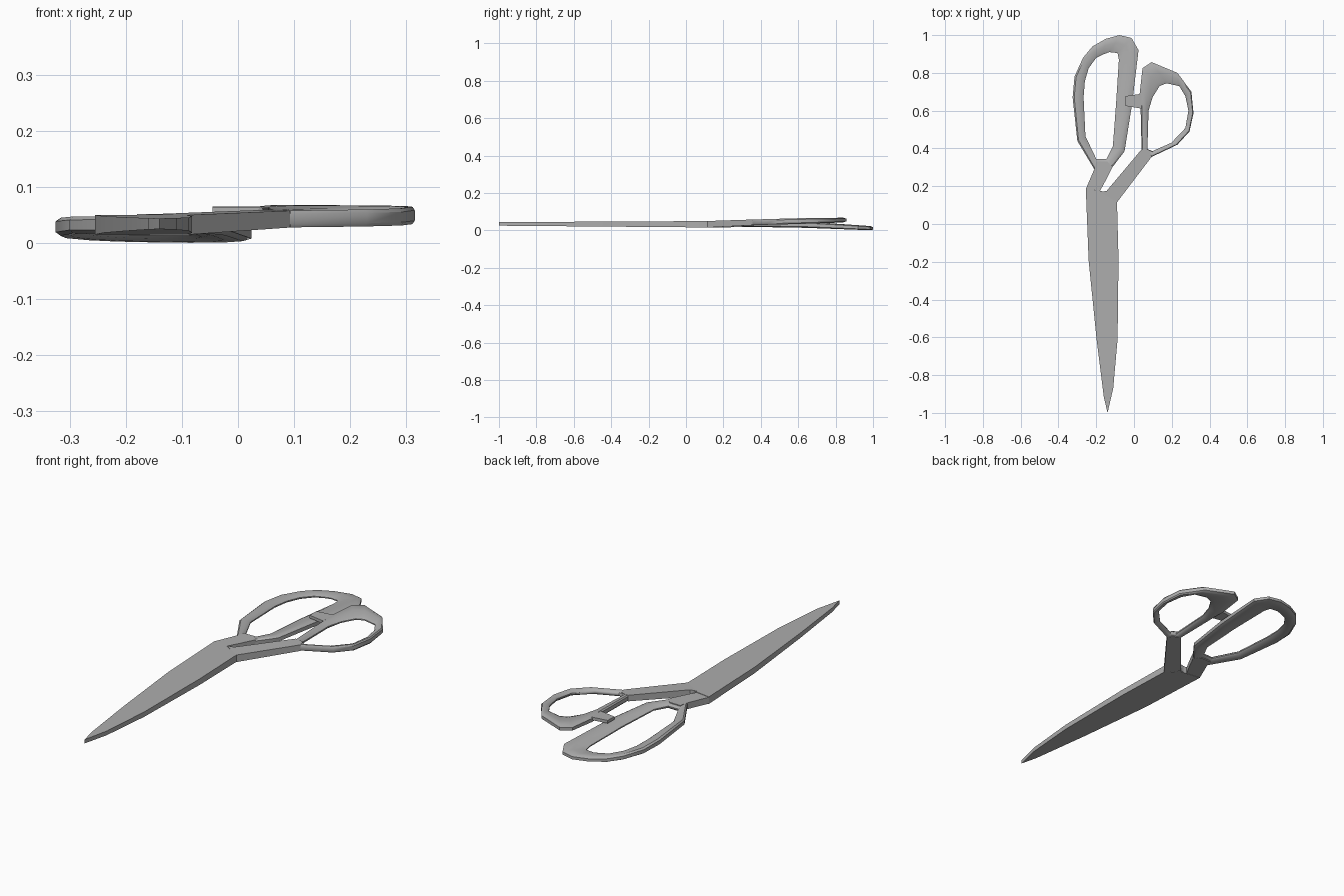
import bpy
import bmesh
import math

default = bpy.data.objects.get("Cube")
if default:
    bpy.data.objects.remove(default, do_unlink=True)

steel = bpy.data.materials.new("steel grey")
GREY = (0.42, 0.42, 0.42, 1)
steel.diffuse_color = GREY
steel.use_nodes = True
steel.node_tree.nodes["Principled BSDF"].inputs["Base Color"].default_value = GREY


def height(keys, y):
    """Interpolate (bottom, top) along y from a list of (y, bottom, top)."""
    if y <= keys[0][0]:
        return keys[0][1:]
    for (ya, ba, ta), (yb, bb, tb) in zip(keys, keys[1:]):
        if y <= yb:
            f = (y - ya) / (yb - ya)
            return ba + f * (bb - ba), ta + f * (tb - ta)
    return keys[-1][1:]


def finish(name, bm):
    bmesh.ops.recalc_face_normals(bm, faces=bm.faces)
    mesh = bpy.data.meshes.new(name)
    bm.to_mesh(mesh)
    bm.free()
    mesh.materials.append(steel)
    obj = bpy.data.objects.new(name, mesh)
    bpy.context.collection.objects.link(obj)
    mesh.shade_smooth()
    mesh.set_sharp_from_angle(angle=math.radians(32))
    return obj


def plate(name, outline, keys):
    """Flat part whose thickness follows the height keys."""
    bm = bmesh.new()
    low = [bm.verts.new((x, y, height(keys, y)[0])) for x, y in outline]
    high = [bm.verts.new((x, y, height(keys, y)[1])) for x, y in outline]
    bm.faces.new(low)
    bm.faces.new(high)
    for i in range(len(outline)):
        j = (i + 1) % len(outline)
        bm.faces.new((low[i], low[j], high[j], high[i]))
    return finish(name, bm)


def grip(name, outer, inner, keys):
    """Finger loop: a rounded section swept between two matching outlines."""
    # (share of the way inwards, height as a share of half thickness)
    half = [(0, 0.6), (0.15, 1), (0.45, 0.95), (0.85, 0.6), (1, 0.2)]
    section = half + [(s, -h) for s, h in reversed(half)]
    bm = bmesh.new()
    rings = []
    for (xo, yo), (xi, yi) in zip(outer, inner):
        ring = []
        for s, h in section:
            x, y = xo + s * (xi - xo), yo + s * (yi - yo)
            low, high = height(keys, y)
            ring.append(bm.verts.new((x, y, (low + high + h * (high - low)) / 2)))
        rings.append(ring)
    for i, ring in enumerate(rings):
        after = rings[(i + 1) % len(rings)]
        for k in range(len(section)):
            m = (k + 1) % len(section)
            bm.faces.new((ring[k], ring[m], after[m], after[k]))
    return finish(name, bm)


# Closed blades
blade_keys = [(-1, .025, .044), (.19, .015, .05)]
plate("blades", [(-.255, .185), (-.24, -.195), (-.198, -.61), (-.16, -.915),
                 (-.14, -1), (-.11, -.87), (-.087, -.61), (-.082, -.185),
                 (-.09, .115), (-.145, .17)], blade_keys)

# Long grip, sinking towards the back
long_keys = [(.17, .016, .048), (.4, .018, .048), (.67, .013, .045), (1, 0, .022)]
long_outer = [(-.21, .29), (-.3, .44), (-.325, .67), (-.315, .78), (-.27, .88),
              (-.22, .94), (-.15, .98), (-.077, 1), (-.013, .985), (.024, .92),
              (-.01, .635), (-.05, .385), (-.115, .3)]
long_inner = [(-.2, .345), (-.257, .465), (-.267, .67), (-.26, .757), (-.24, .825),
              (-.2, .88), (-.165, .897), (-.13, .91), (-.087, .905), (-.08, .87),
              (-.095, .635), (-.112, .41), (-.145, .345)]
grip("long_grip", long_outer, long_inner, long_keys)
plate("long_grip_neck", [(-.255, .185), (-.18, .175), (-.15, .23), (-.115, .3),
                         (-.14, .33), (-.2, .33), (-.21, .29)], long_keys)

# Short grip, rising towards the back
short_keys = [(.12, .015, .05), (.36, .028, .058), (.6, .034, .065), (.86, .043, .068)]
short_outer = [(.093, .355), (.23, .42), (.294, .49), (.315, .587), (.304, .7),
               (.23, .8), (.093, .857), (.045, .825), (.03, .69), (.035, .61),
               (.04, .395)]
short_inner = [(.098, .386), (.198, .43), (.272, .508), (.288, .6), (.272, .677),
               (.24, .73), (.172, .745), (.135, .73), (.098, .67), (.077, .6),
               (.071, .397)]
grip("short_grip", short_outer, short_inner, short_keys)
plate("short_grip_neck", [(-.18, .17), (-.09, .115), (.093, .355), (.085, .385),
                          (.06, .395), (.04, .395), (-.145, .175)], short_keys)

# Stop tab between the grips
plate("stop_tab", [(-.045, .677), (-.045, .625), (.045, .61), (.045, .69)],
      [(.6, .05, .064), (.7, .05, .065)])
